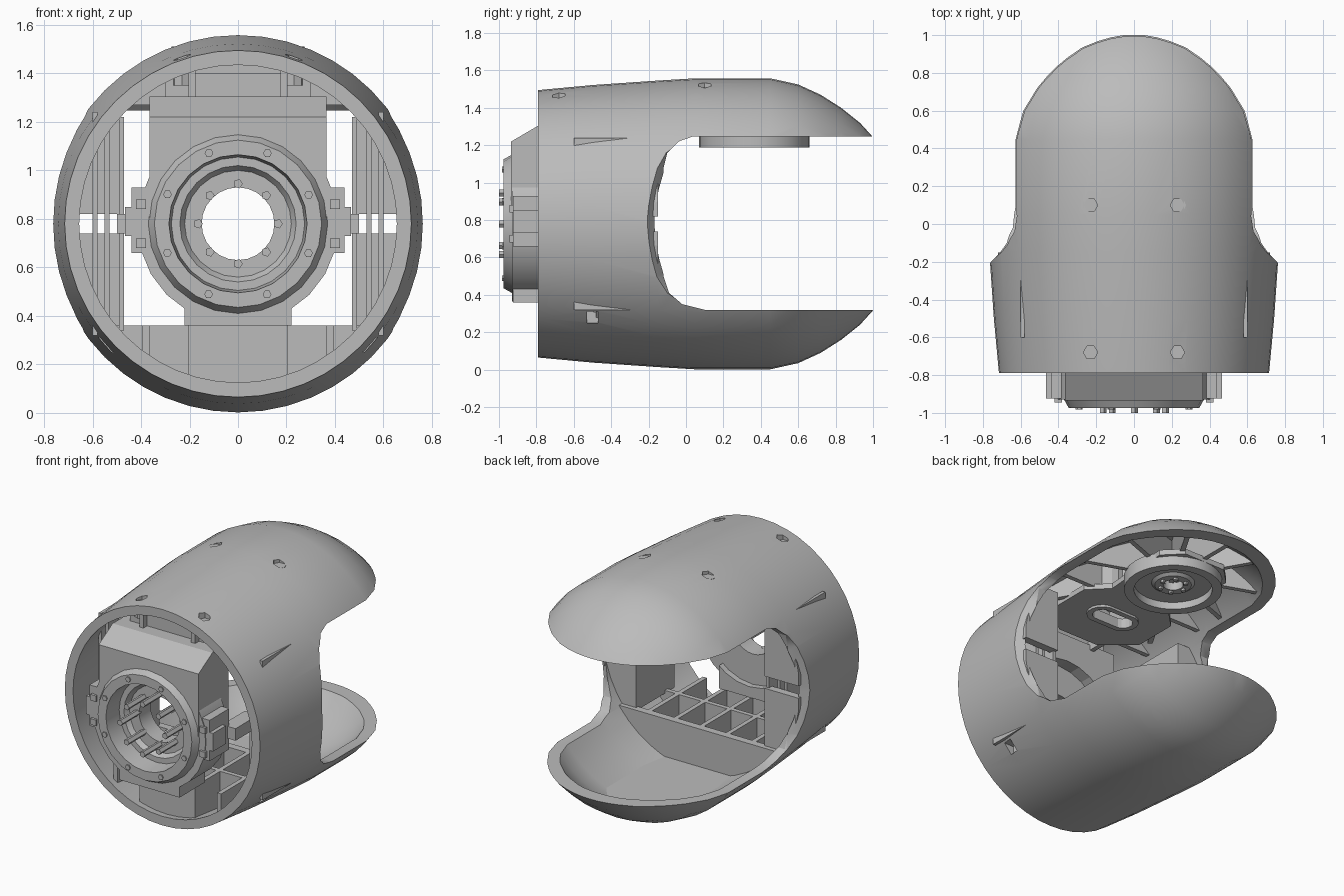
import bpy, bmesh, math
from mathutils import Vector, Matrix

old = bpy.data.objects.get("Cube")
if old:
    bpy.data.objects.remove(old)

grey = bpy.data.materials.new("plain_grey")
grey.use_nodes = True
grey.diffuse_color = (0.5, 0.5, 0.5, 1)
grey.node_tree.nodes["Principled BSDF"].inputs["Base Color"].default_value = (0.5, 0.5, 0.5, 1)

CZ = 0.78  # height of the barrel axis


def finish(name, bm):
    bmesh.ops.recalc_face_normals(bm, faces=bm.faces)
    mesh = bpy.data.meshes.new(name)
    bm.to_mesh(mesh)
    bm.free()
    mesh.materials.append(grey)
    obj = bpy.data.objects.new(name, mesh)
    bpy.context.collection.objects.link(obj)
    return obj


def loft(name, rings, closed=False):
    """Skin a list of equal point rings; cap the ends or join them."""
    bm = bmesh.new()
    loops = [[bm.verts.new(p) for p in ring] for ring in rings]
    n = len(loops[0])
    pairs = list(zip(loops, loops[1:]))
    if closed:
        pairs.append((loops[-1], loops[0]))
    else:
        bm.faces.new(loops[0])
        bm.faces.new(loops[-1])
    for a, b in pairs:
        for i in range(n):
            j = (i + 1) % n
            bm.faces.new((a[i], a[j], b[j], b[i]))
    return finish(name, bm)


def lathe(name, profile, center, axis="Y", sides=24, closed=True):
    """Turn (along, radius) points about a line through center."""
    rings = []
    for h, r in profile:
        ring = []
        for i in range(sides):
            t = math.tau * i / sides
            c, s = r * math.cos(t), r * math.sin(t)
            ring.append(Vector(center) + Vector((c, h, s) if axis == "Y" else (c, s, h)))
        rings.append(ring)
    return loft(name, rings, closed)


def box(name, x, y, z, turn=0):
    bm = bmesh.new()
    bmesh.ops.create_cube(bm, size=1)
    mid = [(a + b) / 2 for a, b in (x, y, z)]
    size = [b - a for a, b in (x, y, z)]
    bm.transform(Matrix.Translation(mid) @ Matrix.Rotation(turn, 4, "Z") @ Matrix.Diagonal((*size, 1)))
    return finish(name, bm)


def prism(name, outline, x0, x1):
    return loft(name, [[(x, y, z) for y, z in outline] for x in (x0, x1)])


def boolean(obj, tool, operation="DIFFERENCE", keep=False):
    mod = obj.modifiers.new("cut", "BOOLEAN")
    mod.operation, mod.object, mod.solver = operation, tool, "EXACT"
    bpy.context.view_layer.objects.active = obj
    bpy.ops.object.modifier_apply(modifier=mod.name)
    if not keep:
        bpy.data.objects.remove(tool)


def smooth(obj, angle=30):
    bpy.ops.object.select_all(action="DESELECT")
    obj.select_set(True)
    bpy.context.view_layer.objects.active = obj
    bpy.ops.object.shade_smooth_by_angle(angle=math.radians(angle))


# Barrel shell: a thick turned skin with a domed far end
outer = [(-0.79, 0.715), (-0.5, 0.742), (-0.15, 0.766), (0.05, 0.778), (0.45, 0.778), (0.6, 0.745),
         (0.72, 0.69), (0.83, 0.62), (0.93, 0.54), (1.0, 0.463), (1.04, 0.35)]
inner = [(y - 0.09 * max(0, y - 0.4), r - 0.055) for y, r in outer]
inner[0] = (-0.79, 0.655)
shell = lathe("shell", outer + inner[::-1], (0, 0, CZ), sides=48)

# Open mouth with softened corners, flared toward the outside
mouth = [(1.3, 0.32), (0.1, 0.32), (-0.02, 0.35), (-0.09, 0.41), (-0.12, 0.5), (-0.135, 0.8),
         (-0.12, 1.08), (-0.1, 1.16), (-0.04, 1.22), (0.04, 1.248), (1.3, 1.248)]
stations = [(-0.8, 0.1), (-0.66, 0), (0.66, 0), (0.8, 0.1)]
boolean(shell, loft("mouth_cutter", [[(x, y - (d if y < 0 else 0), z) for y, z in mouth]
                                     for x, d in stations]))

# Screw holes on top, slots low on the sides
for side in (-1, 1):
    for y, z in ((0.1, 1.53), (-0.68, 1.46)):
        hole = [(-0.12, 0.038), (0.12, 0.038)]
        boolean(shell, lathe("hole_cutter", hole, (0.23 * side, y, z), "Z", 6, False))
        smooth(lathe("shell_screw", [(-0.11, 0.045), (-0.02, 0.045)], (0.23 * side, y, z), "Z", 8, False))
    boolean(shell, box("slot_cutter", sorted((0.5 * side, 0.7 * side)), (-0.53, -0.47), (0.25, 0.31)))
smooth(shell)

# Helper solid that trims inner walls to the shell
core = lathe("core_helper", [(-0.76, 0.66)] + [(y, r + 0.02) for y, r in inner[1:]], (0, 0, CZ), sides=48, closed=False)
core.hide_render = True


def wall(name, x, y, z, turn=0):
    obj = box(name, x, y, z, turn)
    boolean(obj, core, "INTERSECT", keep=True)
    return obj


# Lower tray: floor, end wall and dividers
wall("lip_floor", (-0.8, 0.8), (-0.15, 0.85), (0, 0.11))
wall("tray_end_wall", (-0.8, 0.8), (-0.17, -0.12), (0, 0.36))
wall("tray_cross_wall", (-0.8, 0.8), (-0.48, -0.45), (0, 0.36))
for x in (-0.38, -0.19, 0, 0.19, 0.38):
    wall("tray_divider", (x - 0.015, x + 0.015), (-0.74, -0.15), (0, 0.36))

# Upper lip: longitudinal, cross and diagonal ribs
for x in (-0.19, 0.19):
    wall("roof_rib", (x - 0.015, x + 0.015), (-0.74, 0.1), (1.27, 1.6))
for y in (-0.45, -0.03):
    wall("roof_cross_rib", (-0.8, 0.8), (y - 0.015, y + 0.015), (1.27, 1.6))
for angle in (-60, -20, 20, 60):
    wall("diagonal_rib", (-0.8, 0.8), (0.35, 0.38), (1.27, 1.6), math.radians(angle))
wall("centre_rib", (-0.015, 0.015), (0.365, 0.95), (1.27, 1.6))

# Mounting plate under the roof, with a slot
half = [(0.15, -0.52), (0.34, -0.36), (0.34, -0.06), (0.22, 0.06), (0.26, 0.55), (0.15, 0.66)]
plan = half + [(-x, y) for x, y in reversed(half)]
plate = loft("mounting_plate", [[(x, y, z) for x, y in plan] for z in (1.25, 1.285)])


def slot(name, r, z0, z1):
    path = []
    for i in range(16):
        t = math.tau * (i + 0.5) / 16
        path.append((r * math.cos(t) + (0.08 if math.cos(t) > 0 else -0.08), -0.2 + r * math.sin(t)))
    return loft(name, [[(x, y, z) for x, y in path] for z in (z0, z1)])


rim = slot("slot_rim", 0.095, 1.235, 1.3)
for part in (plate, rim):
    boolean(part, slot("slot_cutter", 0.06, 1.1, 1.4))
boolean(plate, lathe("bore_cutter", [(1.1, 0.06), (1.4, 0.06)], (0, 0.365, 0), "Z", 24, False))

# Round drive under the roof
drive = [(1.188, 0.235), (1.188, 0.295), (1.28, 0.295), (1.28, 0.06), (1.22, 0.06), (1.22, 0.11), (1.235, 0.13), (1.235, 0.235)]
smooth(lathe("roof_drive", drive, (0, 0.365, 0), "Z", 32))
for i in range(6):
    t = math.tau * i / 6
    at = (0.08 * math.cos(t), 0.365 + 0.08 * math.sin(t), 0)
    lathe("roof_bolt", [(1.205, 0.015), (1.25, 0.015)], at, "Z", 6, False)

# Front actuator: stepped ring with a deep recess and bore
ring = [(-0.975, 0.285), (-0.975, 0.345), (-0.93, 0.37), (-0.93, 0.415), (-0.7, 0.415), (-0.7, 0.15),
        (-0.82, 0.15), (-0.82, 0.22), (-0.85, 0.24), (-0.85, 0.275)]
smooth(lathe("actuator_ring", ring, (0, 0, CZ), sides=24))
for i in range(8):
    t = math.tau * i / 8
    at = (0.165 * math.cos(t), 0, CZ + 0.165 * math.sin(t))
    lathe("bore_pin", [(-1.0, 0.02), (-0.8, 0.02)], at, "Y", 5, False)
    at = (0.315 * math.cos(t + 0.39), 0, CZ + 0.315 * math.sin(t + 0.39))
    lathe("ring_bolt", [(-0.983, 0.018), (-0.95, 0.018)], at, "Y", 6, False)

# Actuator housing with a sloped top, cleared around the ring
slope = [(-0.935, 0.8), (-0.935, 1.22), (-0.79, 1.305), (-0.62, 1.305), (-0.62, 0.8)]
housing = prism("actuator_housing", slope, -0.365, 0.365)
boolean(housing, lathe("ring_cutter", [(-1.1, 0.35), (-0.4, 0.35)], (0, 0, CZ), closed=False))
foot = box("actuator_foot", (-0.22, 0.22), (-0.925, -0.66), (0.36, 0.52))
boolean(foot, lathe("ring_cutter", [(-1.1, 0.35), (-0.4, 0.35)], (0, 0, CZ), closed=False))
box("foot_post", (-0.19, 0.19), (-0.74, -0.68), (0.1, 0.38))
box("housing_hanger", (-0.3, 0.3), (-0.7, -0.64), (1.25, 1.4))

# Side brackets, lugs and upright posts
for side in (-1, 1):
    def mirrored(name, x0, x1, y, z):
        return box(name, sorted((x0 * side, x1 * side)), y, z)
    mirrored("side_bracket", 0.36, 0.44, (-0.925, -0.72), (0.66, 0.93))
    mirrored("bracket_lug", 0.42, 0.465, (-0.925, -0.79), (0.73, 0.85))
    for z in (0.7, 0.86):
        mirrored("bracket_bolt", 0.38, 0.42, (-0.945, -0.9), (z - 0.02, z + 0.02))
    mirrored("post_inner_panel", 0.47, 0.49, (-0.55, -0.17), (0.34, 1.22))
    for x in (0.53, 0.58):
        mirrored("post_rib", x, x + 0.02, (-0.6, -0.2), (0.32, 1.24))
    for z in ((0.34, 0.74), (0.82, 1.22)):
        panel = mirrored("post_back_panel", 0.47, 0.72, (-0.2, -0.15), z)
        boolean(panel, core, "INTERSECT", keep=True)
    mirrored("support_arm", 0.4, 0.5, (-0.74, -0.5), (0.74, 0.82))

bpy.data.objects.remove(core)
